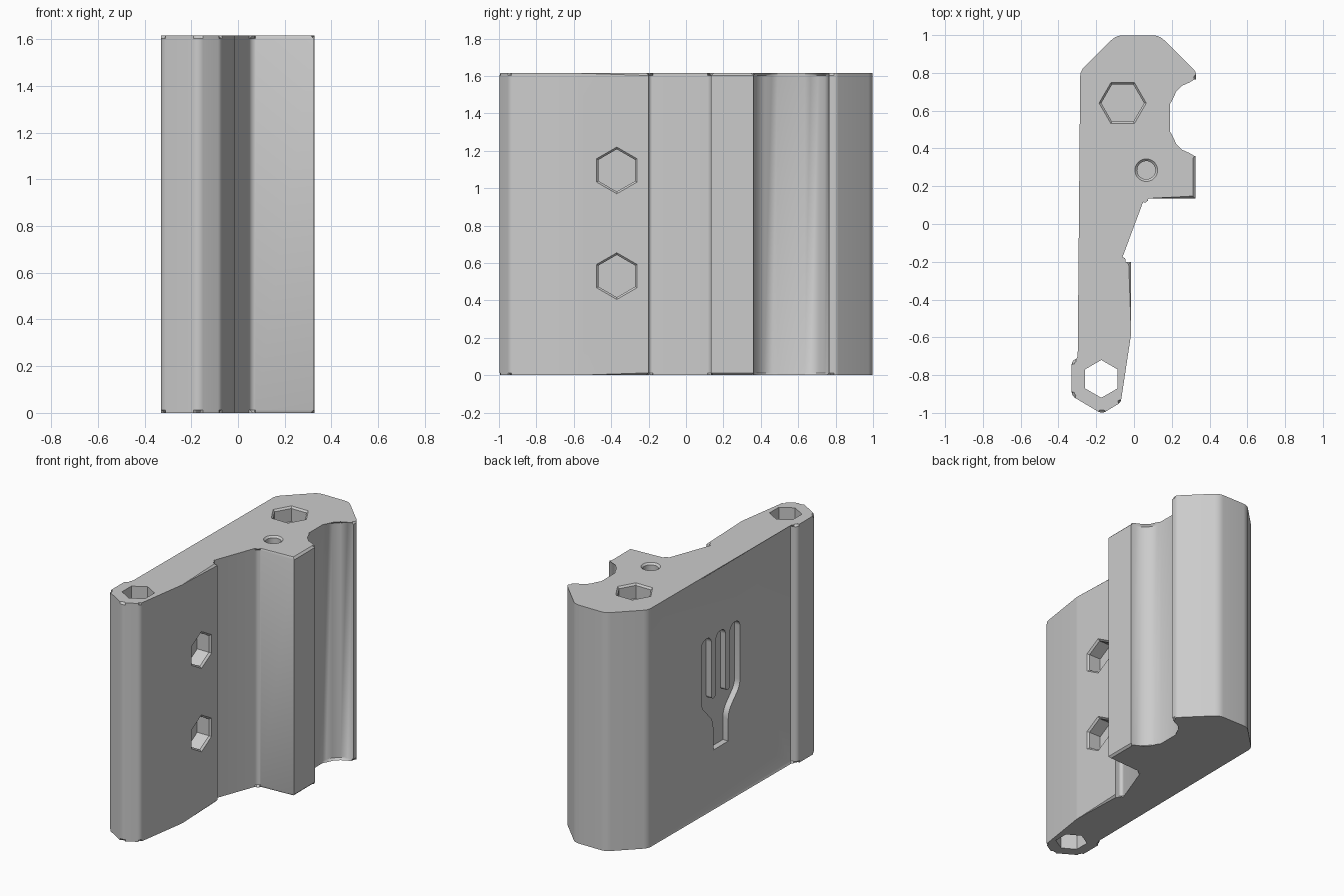
import bpy, bmesh, math
from mathutils import Matrix, Vector

if "Cube" in bpy.data.objects:
    bpy.data.objects.remove(bpy.data.objects["Cube"], do_unlink=True)

HEIGHT = 1.615
RIM = 0.013
# Local x, y, z become world y, z, x for cuts made from the sides
SIDEWAYS = Matrix(((0, 0, 1, 0), (1, 0, 0, 0), (0, 1, 0, 0), (0, 0, 0, 1)))

grey = bpy.data.materials.new("plain grey")
grey.use_nodes = True
grey.diffuse_color = (0.6, 0.6, 0.6, 1)
grey.node_tree.nodes["Principled BSDF"].inputs["Base Color"].default_value = (0.6, 0.6, 0.6, 1)


def rounded(corners, steps=5):
    """Turn (x, y, radius) corners into an outline with true arcs."""
    out = []
    for i, (x, y, r) in enumerate(corners):
        p = Vector((x, y))
        if r == 0:
            out.append(p)
            continue
        u = (Vector(corners[i - 1][:2]) - p).normalized()
        v = (Vector(corners[(i + 1) % len(corners)][:2]) - p).normalized()
        half = u.angle(v) / 2
        centre = p + (u + v).normalized() * r / math.sin(half)
        reach = r / math.tan(half)
        a, b = p + u * reach - centre, p + v * reach - centre
        out += [centre + a.lerp(b, k / steps).normalized() * r for k in range(steps + 1)]
    return out


def make_object(name, bm, matrix=Matrix()):
    bmesh.ops.recalc_face_normals(bm, faces=bm.faces)
    bm.transform(matrix)
    mesh = bpy.data.meshes.new(name)
    bm.to_mesh(mesh)
    bm.free()
    mesh.materials.append(grey)
    obj = bpy.data.objects.new(name, mesh)
    bpy.context.collection.objects.link(obj)
    return obj


def stack(name, rings, matrix=Matrix()):
    """Join matching rings of points into a closed solid."""
    bm = bmesh.new()
    loops = [[bm.verts.new((p[0], p[1], z)) for p in ring] for z, ring in rings]
    n = len(loops[0])
    for low, high in zip(loops, loops[1:]):
        for i in range(n):
            j = (i + 1) % n
            bm.faces.new((low[i], low[j], high[j], high[i]))
    bm.faces.new(loops[0][::-1])
    bm.faces.new(loops[-1])
    return bm, name, matrix


def polygon(sides, r, turn=0):
    return [(r * math.cos(turn + math.tau * i / sides), r * math.sin(turn + math.tau * i / sides))
            for i in range(sides)]


def pocket(name, sides, r, depth, matrix, turn=0, lip=0.012):
    """Blind recess cutter: mouth at local z = 0, going down, with a bevelled lip."""
    levels = [(-depth, r - lip), (-lip, r - lip), (0, r), (lip, r + lip)]
    bm, name, matrix = stack(name, [(z, polygon(sides, q, turn)) for z, q in levels], matrix)
    return make_object(name, bm, matrix)


# Main body: one extruded profile with bevelled top and bottom rims
profile = [
    (-0.17, -1.005, 0.04), (-0.07, -0.945, 0.04), (-0.015, -0.58, 0.1), (-0.015, -0.2, 0),
    (-0.07, -0.2, 0.018), (0.055, 0.135, 0.03), (0.325, 0.135, 0), (0.325, 0.36, 0),
    (0.19, 0.36, 0.13), (0.19, 0.765, 0.13), (0.328, 0.765, 0), (0.328, 0.805, 0.03),
    (0.135, 0.998, 0.08), (-0.095, 0.998, 0.08), (-0.285, 0.81, 0.07), (-0.285, -0.71, 0),
    (-0.33, -0.72, 0.03), (-0.33, -0.91, 0.04),
]
outline = rounded(profile)
bm, name, _ = stack("body", [(0, outline), (HEIGHT, outline)])
rims = [e for e in bm.edges if abs(e.verts[0].co.z - e.verts[1].co.z) < 1e-5]
bmesh.ops.bevel(bm, geom=rims, offset=RIM, segments=1, affect='EDGES')
body = make_object("body", bm)

cutters = []

# Hexagon nut pockets and round sockets in both ends
for end, place in (("top", Matrix.Translation((0, 0, HEIGHT))),
                   ("bottom", Matrix.Diagonal((1, 1, -1, 1)))):
    cutters.append(pocket(end + "_nut_pocket", 6, 0.125, 0.1,
                          Matrix.Translation((-0.06, 0.64, 0)) @ place))
    cutters.append(pocket(end + "_round_socket", 32, 0.06, 0.1,
                          Matrix.Translation((0.065, 0.285, 0)) @ place))

# Hexagon pockets in the side
for z in (0.53, 1.095):
    cutters.append(pocket("side_nut_pocket", 6, 0.125, 0.1,
                          Matrix.Translation((-0.015, -0.37, z)) @ SIDEWAYS, math.pi / 2))

# Hexagon channel running the full height
hexagon = [(x - 0.173, y - 0.82) for x, y in polygon(6, 0.1, math.pi / 2)]
bm, name, place = stack("hexagon_channel", [(-0.1, hexagon), (HEIGHT + 0.1, hexagon)])
cutters.append(make_object(name, bm, place))

# Shallow fork-shaped recess on the flat side
half = [
    (0.08, 0.4, 0), (0.08, 0.6, 0.12), (0.205, 0.73, 0.1), (0.205, 1.18, 0.045),
    (0.1, 1.18, 0.045), (0.1, 0.75, 0.022), (0.052, 0.75, 0.022), (0.052, 1.18, 0.045),
]
fork = rounded(half + [(-x, y, r) for x, y, r in reversed(half)])
bm, name, place = stack("fork_recess", [(-0.05, fork), (0.04, fork)],
                        Matrix.Translation((-0.285, 0.035, 0)) @ SIDEWAYS)
cutters.append(make_object(name, bm, place))

# Cut every recess, then discard the cutters
bpy.ops.object.select_all(action='DESELECT')
body.select_set(True)
bpy.context.view_layer.objects.active = body
for cutter in cutters:
    cutter.hide_render = True
    cut = body.modifiers.new(cutter.name, 'BOOLEAN')
    cut.operation = 'DIFFERENCE'
    cut.solver = 'EXACT'
    cut.object = cutter
    bpy.ops.object.modifier_apply(modifier=cut.name)
    bpy.data.objects.remove(cutter, do_unlink=True)

bpy.ops.object.shade_smooth_by_angle(angle=math.radians(30))
